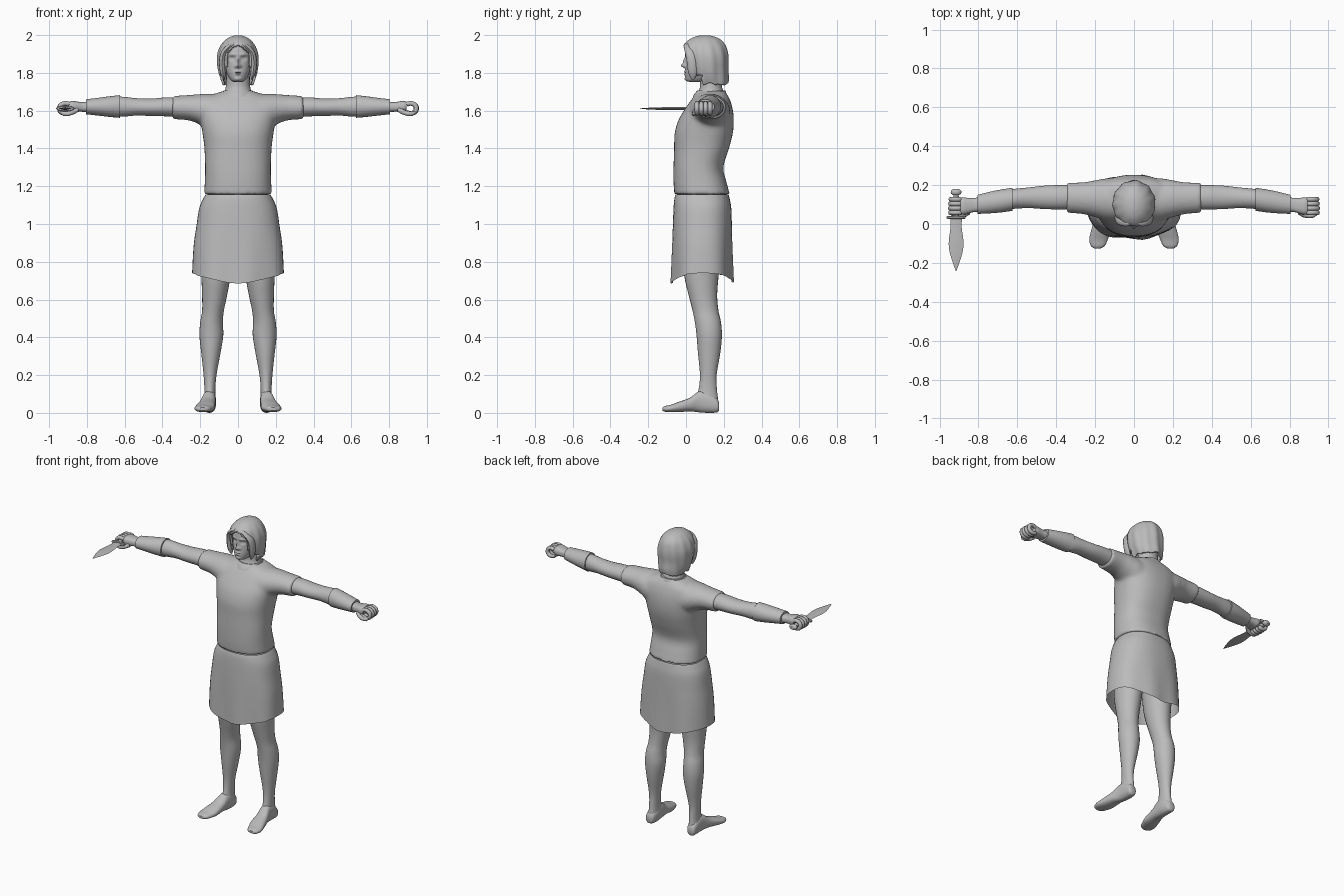
import bpy, bmesh, math
from mathutils import Vector

gray = bpy.data.materials.new("plain_gray")
gray.diffuse_color = (0.5, 0.5, 0.5, 1)


def catmull(rings, steps):
    """Smoothly fill in rings between the given ones."""
    out, last = [], len(rings) - 1
    for i in range(last):
        a, b, c, d = (rings[max(0, min(last, k))] for k in (i - 1, i, i + 1, i + 2))
        for s in range(steps):
            t = s / steps
            out.append([0.5 * (2 * q + (r - p) * t + (2 * p - 5 * q + 4 * r - u) * t * t
                               + (3 * q - p - 3 * r + u) * t ** 3)
                        for p, q, r, u in zip(a, b, c, d)])
    return out + [list(rings[-1])]


def skin(bm, loops, caps=True):
    """Bridge loops of points into a tube."""
    vs = [[bm.verts.new(p) for p in loop] for loop in loops]
    n = len(vs[0])
    for a, b in zip(vs, vs[1:]):
        for i in range(n):
            bm.faces.new((a[i], a[(i + 1) % n], b[(i + 1) % n], b[i]))
    if caps:
        bm.faces.new(vs[0][::-1])
        bm.faces.new(vs[-1])


def loft(bm, axis, rings, n=28, steps=4, power=1.0, caps=True):
    """Rings are (position, min u, max u, min v, max v) along the axis."""
    loops = []
    for t, u0, u1, v0, v1 in catmull(rings, steps):
        loop = []
        for i in range(n):
            a = math.tau * i / n
            c, s = math.cos(a), math.sin(a)
            u = (u0 + u1) / 2 + (u1 - u0) / 2 * math.copysign(abs(c) ** power, c)
            v = (v0 + v1) / 2 + (v1 - v0) / 2 * math.copysign(abs(s) ** power, s)
            loop.append({"x": (t, u, v), "y": (u, t, v), "z": (u, v, t)}[axis])
        loops.append(loop)
    skin(bm, loops, caps)


def finish(name, bm, mirror=False, angle=40):
    bmesh.ops.recalc_face_normals(bm, faces=bm.faces[:])
    me = bpy.data.meshes.new(name)
    bm.to_mesh(me)
    bm.free()
    me.materials.append(gray)
    me.polygons.foreach_set("use_smooth", [True] * len(me.polygons))
    me.set_sharp_from_angle(angle=math.radians(angle))
    ob = bpy.data.objects.new(name, me)
    bpy.context.collection.objects.link(ob)
    if mirror:
        ob.modifiers.new("mirror", "MIRROR").use_mirror_merge = False
    return ob


def part(name, axis, rings, mirror=False, **kw):
    bm = bmesh.new()
    loft(bm, axis, rings, **kw)
    return finish(name, bm, mirror)


# Tunic: chest and two short sleeves blended together
bm = bmesh.new()
loft(bm, "z", [(1.157, -.18, .18, -.062, .232), (1.22, -.176, .176, -.066, .215),
               (1.3, -.174, .174, -.066, .198), (1.4, -.178, .178, -.063, .228),
               (1.48, -.188, .188, -.06, .248), (1.55, -.2, .2, -.04, .253),
               (1.61, -.21, .21, -.005, .247), (1.66, -.19, .19, .03, .232),
               (1.69, -.12, .12, .055, .215), (1.705, -.075, .075, .07, .205)], power=.85, n=40)
sleeve = [(.05, .0, .235, 1.46, 1.69), (.14, .015, .235, 1.49, 1.69), (.2, .035, .225, 1.525, 1.688),
          (.26, .05, .215, 1.548, 1.683), (.347, .058, .212, 1.555, 1.678)]
for s in (1, -1):
    loft(bm, "x", [(s * r[0], *r[1:]) for r in sleeve])
tunic = finish("tunic", bm)
rm = tunic.modifiers.new("blend", "REMESH")
rm.mode, rm.voxel_size, rm.use_smooth_shade = "VOXEL", .01, True
sm = tunic.modifiers.new("soften", "SMOOTH")
sm.factor, sm.iterations = .5, 7

# Skirt with a hem that rises at the sides
bm = bmesh.new()
loft(bm, "z", [(1.155, -.172, .172, -.056, .226), (1.13, -.186, .186, -.062, .232),
               (1.08, -.206, .206, -.066, .24), (.98, -.221, .221, -.07, .243),
               (.86, -.235, .235, -.073, .245), (.69, -.243, .243, -.077, .249)],
     n=48, power=.85, caps=False)
for v in bm.verts:
    w = max(0, (1.0 - v.co.z) / .31)
    a = math.atan2(v.co.y - .09, v.co.x)
    v.co.z += w * (.05 * math.cos(a) ** 2 - .005 * (v.co.y < 0))
    v.co.y += w * .006 * math.sin(6 * a)
finish("skirt", bm)

# Bare legs
part("leg", "z", [(1.0, .02, .2, -.02, .2), (.85, .025, .2, -.015, .185), (.72, .04, .194, -.008, .172),
                  (.62, .058, .19, .015, .165), (.54, .075, .19, .035, .172), (.48, .08, .2, .047, .185),
                  (.41, .078, .204, .056, .19), (.32, .092, .195, .063, .182), (.2, .114, .182, .074, .162),
                  (.12, .12, .178, .066, .164), (.07, .118, .182, .05, .17), (.03, .12, .184, .05, .17)],
     mirror=True)

# Feet from heel to toes
part("foot", "y", [(.176, .14, .17, .018, .05), (.165, .125, .182, .003, .075), (.12, .116, .186, .0, .11),
                   (.07, .118, .19, .003, .115), (.02, .12, .205, .008, .08), (-.04, .122, .222, .004, .058),
                   (-.08, .135, .23, .004, .043), (-.112, .15, .222, .006, .036), (-.125, .17, .205, .012, .028)],
     mirror=True, power=.85)

# Arms and wrist wraps
part("arm", "x", [(.3, .075, .2, 1.565, 1.67), (.38, .075, .2, 1.57, 1.67), (.46, .077, .197, 1.572, 1.664),
                  (.54, .082, .188, 1.574, 1.666), (.62, .078, .18, 1.568, 1.674), (.7, .07, .165, 1.575, 1.665),
                  (.8, .062, .142, 1.587, 1.652)], mirror=True)
part("wrist_wrap", "x", [(.625, .068, .186, 1.562, 1.682), (.68, .06, .178, 1.567, 1.676),
                         (.74, .055, .166, 1.574, 1.668), (.805, .052, .15, 1.581, 1.66)], mirror=True)

# Palm
part("palm", "x", [(.78, .062, .14, 1.59, 1.65), (.82, .062, .134, 1.594, 1.645), (.85, .054, .134, 1.594, 1.648),
                   (.875, .048, .136, 1.592, 1.652), (.893, .052, .134, 1.605, 1.648)],
     mirror=True, power=.75)


def finger(bm, points, radius):
    """Tube along points lying in planes of constant y."""
    loops = []
    for i, p in enumerate(points):
        t = (points[min(i + 1, len(points) - 1)] - points[max(i - 1, 0)]).normalized()
        side = t.cross(Vector((0, 1, 0))).normalized()
        r = radius * (.55 if i == len(points) - 1 else 1)
        loops.append([p + side * r * math.cos(k * math.tau / 8)
                      + side.cross(t) * r * math.sin(k * math.tau / 8) for k in range(8)])
    skin(bm, loops)


# Curled fingers and thumb forming a fist with an open grip
bm = bmesh.new()
for k in range(4):
    y = .058 + .023 * k
    grip = 1 - .05 * abs(k - 1)
    arc = [math.radians(130 - 280 * j / 14) for j in range(15)]
    finger(bm, [Vector((.913 + .033 * grip * math.cos(a), y, 1.612 + .027 * math.sin(a))) for a in arc], .0125)
finger(bm, [Vector(p) for p in ((.85, .06, 1.605), (.875, .045, 1.592), (.9, .042, 1.583),
                                (.922, .045, 1.584), (.937, .05, 1.592))], .0125)
finish("fingers", bm, mirror=True, angle=60)

# Dagger: leaf blade, guard, grip and pommel
X, Z = -.915, 1.611


def along_y(name, rows, n, steps=3, power=1.0):
    part(name, "y", [(y, X - w, X + w, Z - h, Z + h) for y, w, h in rows], n=n, steps=steps, power=power)


along_y("blade", [(.035, .03, .008), (-.02, .029, .008), (-.08, .037, .008), (-.13, .036, .007),
                  (-.19, .02, .005), (-.243, .001, .001)], 4)
along_y("guard", [(.026, .044, .011), (.03, .049, .015), (.038, .049, .015), (.042, .044, .011)], 16, 1)
along_y("grip", [(.035, .015, .013), (.09, .018, .016), (.16, .012, .012)], 14)
along_y("pommel", [(.148, .012, .01), (.155, .025, .017), (.17, .027, .018), (.18, .014, .01)], 14, 2)

# Neck and collar rim
part("neck", "z", [(1.65, -.085, .085, .055, .21), (1.69, -.075, .075, .06, .203),
                   (1.73, -.064, .064, .075, .19), (1.8, -.062, .062, .07, .19)])
part("collar", "z", [(1.672, -.085, .085, .035, .215), (1.69, -.087, .087, .045, .215),
                     (1.708, -.075, .075, .062, .207)], steps=2)

# Head, with facial features pushed in and out of the front
bm = bmesh.new()
loft(bm, "z", [(1.752, -.02, .02, .02, .08), (1.76, -.037, .037, .002, .11), (1.785, -.054, .054, -.004, .15),
               (1.82, -.068, .068, -.003, .18), (1.86, -.075, .075, -.001, .2), (1.9, -.078, .078, -.004, .205),
               (1.94, -.07, .07, .004, .195), (1.97, -.05, .05, .03, .16), (1.985, -.02, .02, .06, .12)],
     n=96, steps=7, power=.9)
features = [(0, 1.838, .012, .011, -.024), (0, 1.862, .008, .018, -.014),
            (-.015, 1.835, .007, .007, -.006), (.015, 1.835, .007, .007, -.006),
            (-.03, 1.877, .015, .010, .014), (.03, 1.877, .015, .010, .014),
            (-.03, 1.876, .009, .004, -.007), (.03, 1.876, .009, .004, -.007),
            (-.03, 1.897, .02, .006, -.006), (.03, 1.897, .02, .006, -.006),
            (0, 1.806, .018, .005, -.008), (0, 1.793, .016, .005, -.007),
            (0, 1.8, .02, .002, .007), (0, 1.767, .017, .010, -.006)]
for v in bm.verts:
    if v.co.y < .06:
        x, z = v.co.x, v.co.z
        v.co.y += sum(d * math.exp(-((x - fx) / sx) ** 2 - ((z - fz) / sz) ** 2)
                      for fx, fz, sx, sz, d in features)
finish("head", bm, angle=60)

# Hair: wavy shell, open around the face, with locks hanging at the sides
bm = bmesh.new()
loft(bm, "z", [(1.735, -.082, .082, .03, .222), (1.77, -.094, .094, .012, .225), (1.82, -.106, .106, -.004, .222),
               (1.87, -.11, .11, -.014, .224), (1.91, -.105, .105, -.018, .22), (1.95, -.088, .088, -.01, .207),
               (1.98, -.06, .06, .022, .178), (1.995, -.03, .03, .06, .14), (1.999, -.006, .006, .09, .11)],
     n=72, steps=5)
for v in bm.verts:
    a = math.atan2(v.co.y - .1, v.co.x)
    wave = 1 + .022 * math.sin(11 * a + 9 * v.co.z) * min(1, (2 - v.co.z) / .08)
    v.co.x *= wave
    v.co.y = .1 + (v.co.y - .1) * wave
    v.co.z += .012 * math.sin(5 * a) * max(0, (1.8 - v.co.z) / .065)


def face_opening(f):
    c = f.calc_center_median()
    half = min(.078, .062 + max(0, 1.86 - c.z) * .1, max(0, 1.955 - c.z) * 1.3)
    side_gap = c.z < 1.79 and c.y < .085
    return (c.y < .1 and abs(c.x) < half) or side_gap or c.z < 1.737


bmesh.ops.delete(bm, geom=[f for f in bm.faces if face_opening(f)], context="FACES")
hair = finish("hair", bm, angle=50)
thick = hair.modifiers.new("thickness", "SOLIDIFY")
thick.thickness, thick.offset = .012, -1
part("side_lock", "z", [(1.765, .07, .078, .03, .045), (1.8, .066, .094, .012, .06), (1.86, .068, .1, .004, .06),
                        (1.91, .058, .09, -.006, .05), (1.945, .02, .06, -.012, .03), (1.96, .012, .03, .0, .03)],
     mirror=True, n=12)
